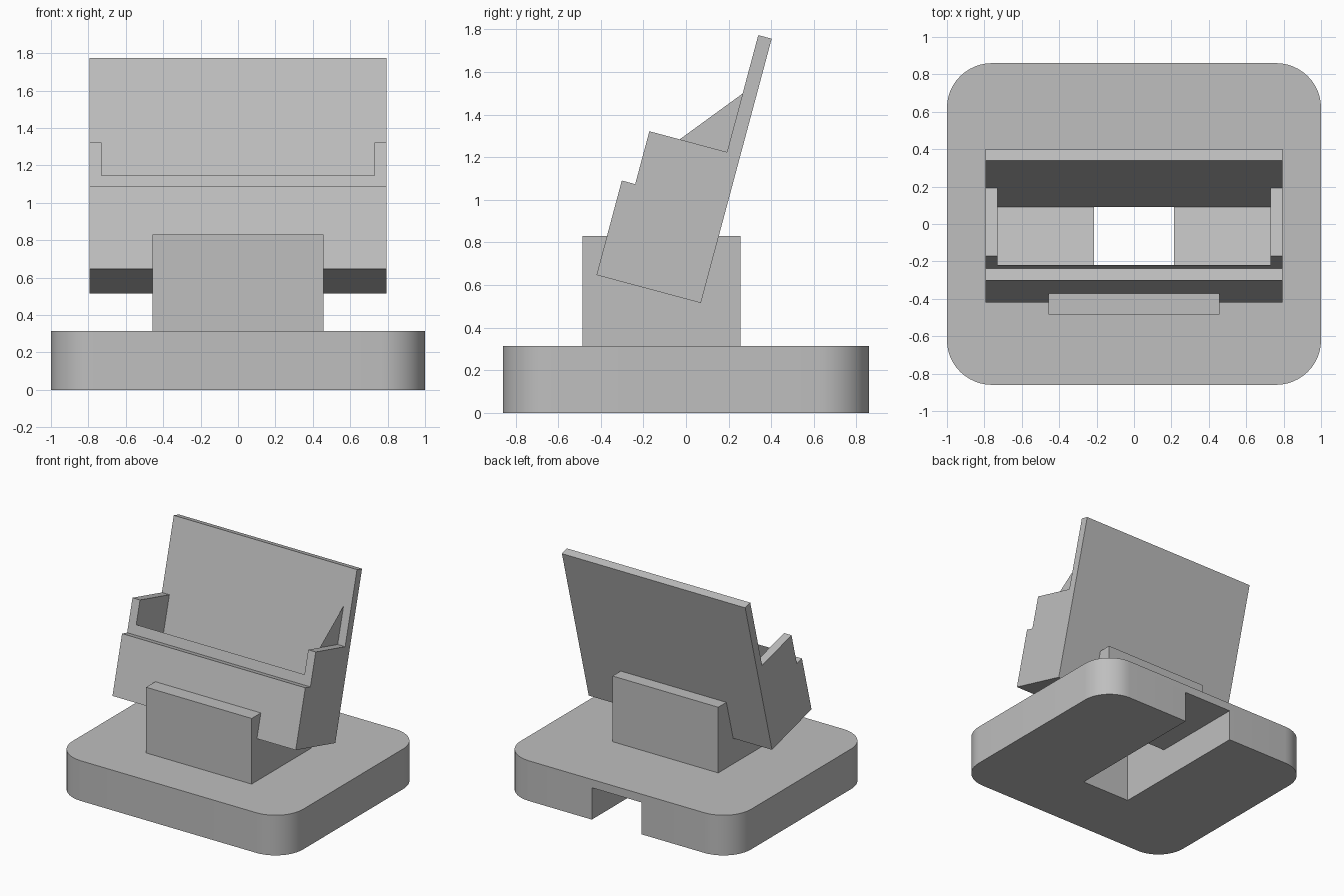
import bpy, bmesh, math

cube = bpy.data.objects.get("Cube")
if cube:
    bpy.data.objects.remove(cube, do_unlink=True)

grey = bpy.data.materials.new("light_grey")
grey.use_nodes = True
grey.diffuse_color = (0.52, 0.52, 0.52, 1)
grey.node_tree.nodes["Principled BSDF"].inputs["Base Color"].default_value = (0.52, 0.52, 0.52, 1)


def prism(name, outline, offset):
    """Extrude a closed outline of 3D points along an offset."""
    bm = bmesh.new()
    face = bm.faces.new([bm.verts.new(p) for p in outline])
    ext = bmesh.ops.extrude_face_region(bm, geom=[face])
    bmesh.ops.translate(bm, vec=offset,
                        verts=[g for g in ext["geom"] if isinstance(g, bmesh.types.BMVert)])
    bmesh.ops.recalc_face_normals(bm, faces=bm.faces)
    mesh = bpy.data.meshes.new(name)
    bm.to_mesh(mesh)
    bm.free()
    mesh.materials.append(grey)
    obj = bpy.data.objects.new(name, mesh)
    bpy.context.collection.objects.link(obj)
    return obj


def side_prism(name, profile, half_width):
    """Extrude a (y, z) profile symmetrically across x."""
    return prism(name, [(-half_width, y, z) for y, z in profile], (2 * half_width, 0, 0))


def activate(obj):
    bpy.ops.object.select_all(action='DESELECT')
    obj.select_set(True)
    bpy.context.view_layer.objects.active = obj


def cut(obj, cutter):
    mod = obj.modifiers.new("cut", 'BOOLEAN')
    mod.operation = 'DIFFERENCE'
    mod.solver = 'EXACT'
    mod.object = cutter
    activate(obj)
    bpy.ops.object.modifier_apply(modifier=mod.name)


TILT = math.radians(15)
WALL = 0.065


def leaning(points):
    """Turn (depth, height) in the leaning holder into (y, z)."""
    c, s = math.cos(TILT), math.sin(TILT)
    return [(-0.42 + u * c + v * s, 0.647 - u * s + v * c) for u, v in points]


# Rounded base plate
HALF_X, HALF_Y, RADIUS, STEPS = 1.0, 0.86, 0.24, 12
outline = []
for k, (sx, sy) in enumerate([(1, 1), (-1, 1), (-1, -1), (1, -1)]):
    for i in range(STEPS + 1):
        a = math.pi / 2 * (k + i / STEPS)
        outline.append((sx * (HALF_X - RADIUS) + RADIUS * math.cos(a),
                        sy * (HALF_Y - RADIUS) + RADIUS * math.sin(a), 0))
base = prism("base", outline, (0, 0, 0.315))

# Support block
block = side_prism("support_block",
                   [(-0.485, 0.3), (0.255, 0.3), (0.255, 0.83), (-0.485, 0.83)], 0.458)

# Leaning holder: front lip, side walls and back rest in one silhouette
DEPTH = 0.507
BACK = DEPTH - WALL
holder = side_prism("holder", leaning([
    (0, 0), (DEPTH, 0), (DEPTH, 1.284), (BACK, 1.284), (BACK, 0.716),
    (WALL, 0.716), (WALL, 0.459), (0, 0.459)]), 0.795)

# Cutters: device pocket and cable channel
pocket = side_prism("pocket_cutter", leaning([
    (WALL, 0.328), (BACK, 0.328), (BACK, 1.0), (WALL, 1.0)]), 0.73)
channel = side_prism("channel_cutter", [
    (-0.33, -0.1), (1.0, -0.1), (1.0, 0.25), (0.092, 0.25),
    (0.092, 1.0), (-0.25, 1.0), (-0.25, 0.62), (-0.33, 0.62)], 0.215)

for part in (holder, block):
    cut(part, pocket)
for part in (holder, block, base):
    cut(part, channel)
for cutter in (pocket, channel):
    bpy.data.objects.remove(cutter, do_unlink=True)

# Smooth rounded corners, keep edges sharp
activate(base)
bpy.ops.object.shade_smooth_by_angle(angle=math.radians(30))
